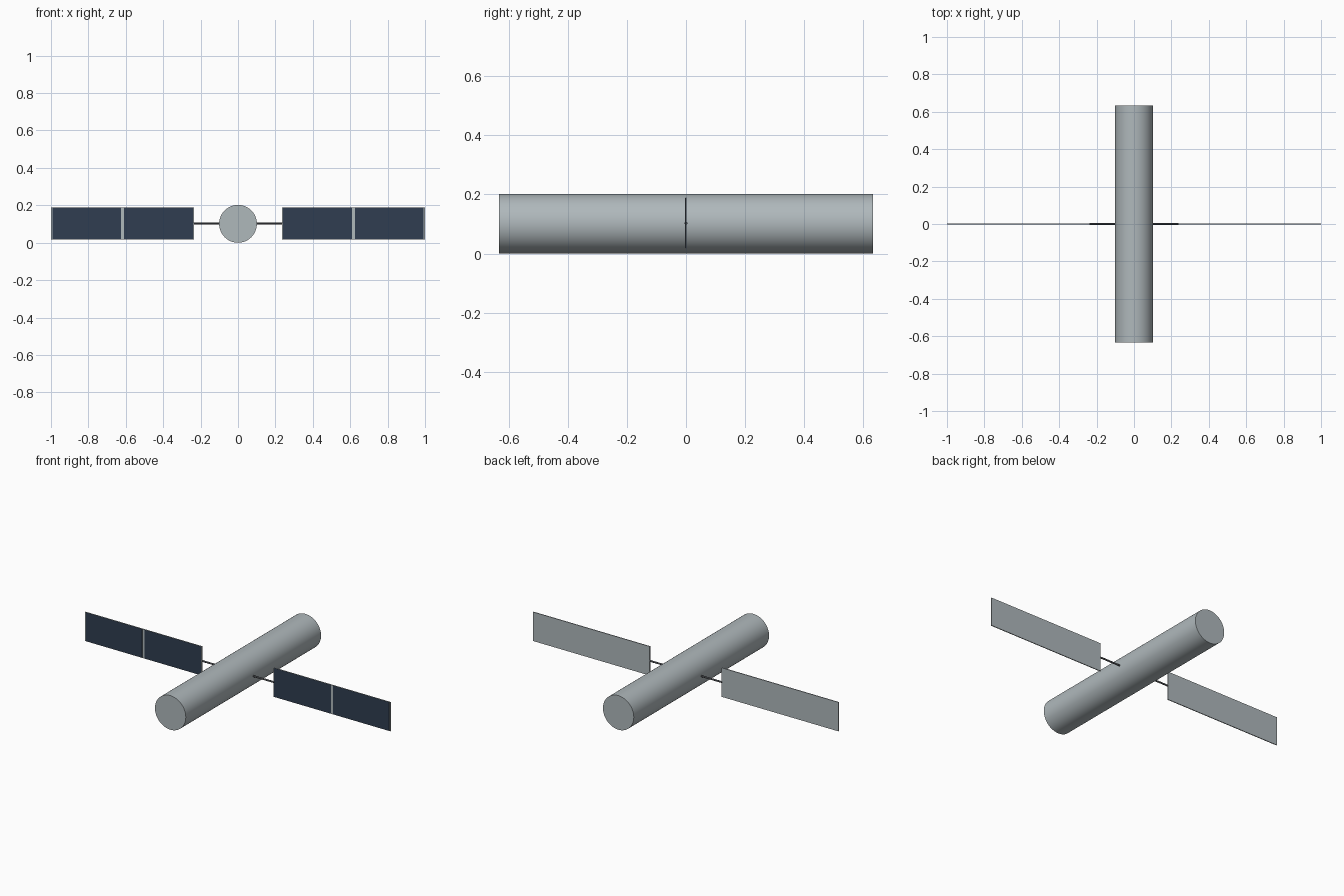
import bpy
from math import pi

cube = bpy.data.objects.get("Cube")
if cube:
    bpy.data.objects.remove(cube, do_unlink=True)

AXIS_Z = 0.101
BODY_RADIUS = 0.101
BODY_LENGTH = 1.266
PANEL_IN, PANEL_OUT = 0.236, 1.0
PANEL_HEIGHT, PANEL_DEPTH = 0.172, 0.005
END_RIM, MID_RIM = 0.007, 0.015
PANEL_Z = 0.103


def material(name, rgb):
    mat = bpy.data.materials.new(name)
    mat.use_nodes = True
    color = (*rgb, 1)
    mat.diffuse_color = color
    mat.node_tree.nodes["Principled BSDF"].inputs["Base Color"].default_value = color
    return mat


grey = material("light_grey_metal", (0.43, 0.48, 0.50))
navy = material("dark_blue_cells", (0.029, 0.047, 0.082))
dark = material("dark_grey_metal", (0.08, 0.085, 0.095))


def finish(name, mat):
    obj = bpy.context.object
    obj.name = name
    obj.data.materials.append(mat)
    return obj


def box(name, mat, x0, x1, y, depth, height):
    bpy.ops.mesh.primitive_cube_add(size=1, location=((x0 + x1) / 2, y, PANEL_Z))
    obj = finish(name, mat)
    obj.scale = (abs(x1 - x0), depth, height)
    bpy.ops.object.transform_apply(location=False, rotation=False, scale=True)


def cylinder(name, mat, radius, length, location, rotation, sides):
    bpy.ops.mesh.primitive_cylinder_add(vertices=sides, radius=radius, depth=length,
                                        location=location, rotation=rotation)
    finish(name, mat)
    bpy.ops.object.shade_smooth_by_angle()


# Long cylindrical body lying front to back
cylinder("body", grey, BODY_RADIUS, BODY_LENGTH, (0, 0, AXIS_Z), (pi / 2, 0, 0), 64)

middle = (PANEL_IN + PANEL_OUT) / 2
cells = {"inner": (PANEL_IN + END_RIM / 2, middle - MID_RIM / 2),
         "outer": (middle + MID_RIM / 2, PANEL_OUT - END_RIM)}

for side, sign in (("left", 1), ("right", -1)):
    # Strut from the body to the panel
    start, end = BODY_RADIUS * 0.9, PANEL_IN + 0.001
    cylinder(side + "_strut", dark, 0.005, end - start,
             (sign * (start + end) / 2, 0, PANEL_Z), (0, pi / 2, 0), 16)
    # Thin panel with two dark cell plates on its front
    box(side + "_panel", grey, sign * PANEL_IN, sign * PANEL_OUT, 0,
        PANEL_DEPTH, PANEL_HEIGHT)
    for place, (x0, x1) in cells.items():
        box(f"{side}_{place}_cells", navy, sign * x0, sign * x1,
            -PANEL_DEPTH / 2, 0.001, PANEL_HEIGHT - 0.003)
